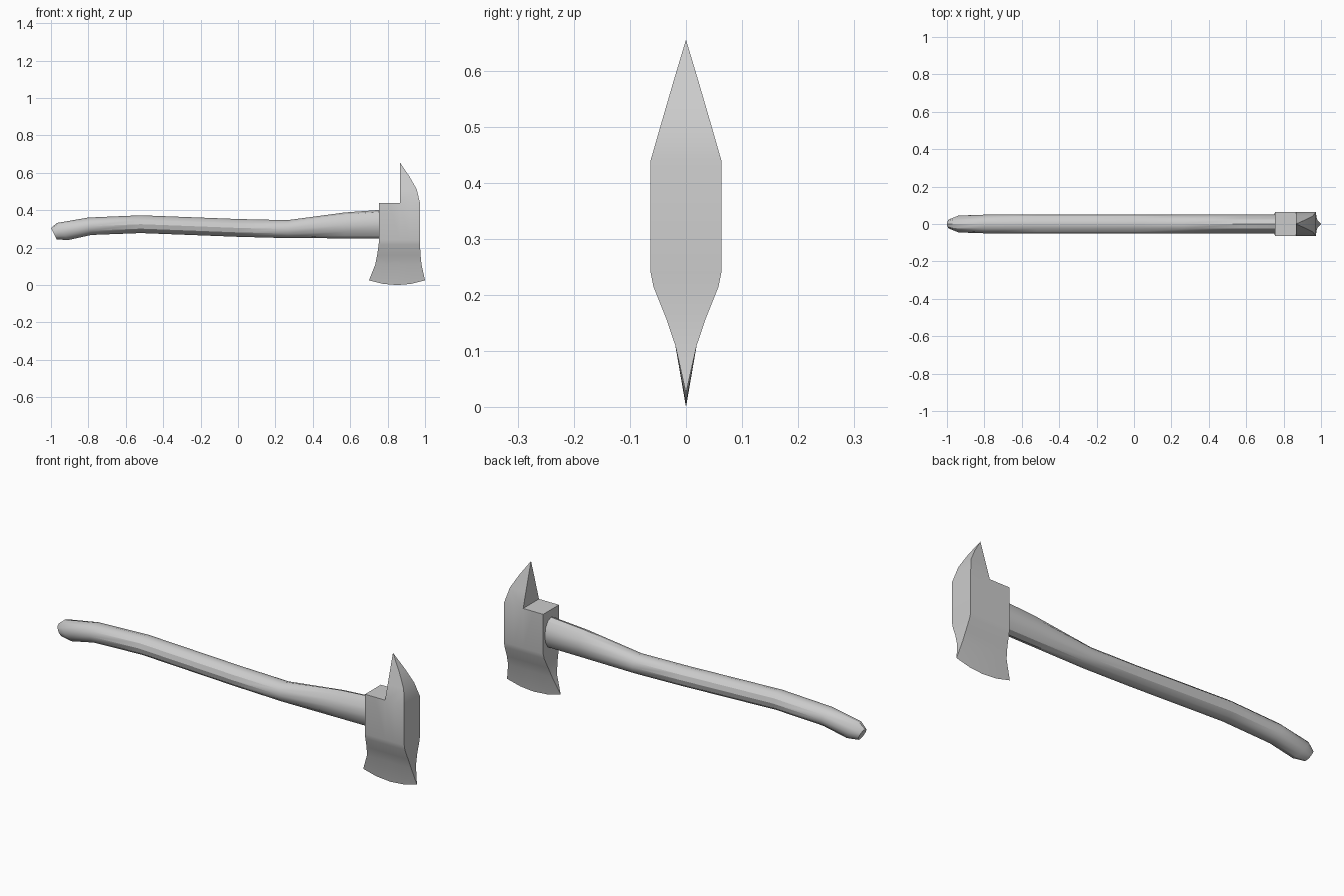
import bpy, bmesh, math
from mathutils import Vector

cube = bpy.data.objects.get("Cube")
if cube:
    bpy.data.objects.remove(cube, do_unlink=True)

grey = bpy.data.materials.new("plain_grey")
grey.use_nodes = True
colour = (0.6, 0.6, 0.6, 1)
grey.diffuse_color = colour
grey.node_tree.nodes["Principled BSDF"].inputs["Base Color"].default_value = colour


def finish(bm, name):
    """Weld, orient and shade a mesh, then add it to the scene."""
    bmesh.ops.remove_doubles(bm, verts=bm.verts, dist=0.0005)
    bmesh.ops.recalc_face_normals(bm, faces=bm.faces)
    mesh = bpy.data.meshes.new(name)
    bm.to_mesh(mesh)
    bm.free()
    mesh.materials.append(grey)
    obj = bpy.data.objects.new(name, mesh)
    bpy.context.collection.objects.link(obj)
    bpy.ops.object.select_all(action="DESELECT")
    obj.select_set(True)
    bpy.context.view_layer.objects.active = obj
    bpy.ops.object.shade_smooth_by_angle(angle=math.radians(30))
    return obj


def add_face(bm, verts):
    unique = list(dict.fromkeys(verts))
    if len(unique) > 2:
        bm.faces.new(unique)


# Handle: elliptical rings between top and bottom points (x, z), with half width
rings = [
    ((-1.0, .305), (-.97, .245), .026),
    ((-.968, .332), (-.91, .24), .045),
    ((-.80, .361), (-.785, .268), .05),
    ((-.52, .373), (-.52, .278), .05),
    ((0, .353), (0, .258), .05),
    ((.265, .347), (.265, .251), .05),
    ((.57, .388), (.57, .25), .05),
    ((.80, .405), (.80, .25), .05),
]
SIDES = 12
bm = bmesh.new()
loops = []
for (tx, tz), (bx, bz), width in rings:
    top, bottom = Vector((tx, 0, tz)), Vector((bx, 0, bz))
    mid, up = (top + bottom) / 2, (top - bottom) / 2
    loops.append([bm.verts.new(mid + up * math.cos(a) + Vector((0, width * math.sin(a), 0)))
                  for a in (math.tau * i / SIDES for i in range(SIDES))])
for a, b in zip(loops, loops[1:]):
    for i in range(SIDES):
        j = (i + 1) % SIDES
        bm.faces.new((a[i], a[j], b[j], b[i]))
bm.faces.new(loops[0])
bm.faces.new(loops[-1])
finish(bm, "handle")

# Axe head: rows of (z, left x, right x, half thickness), from spike tip to blade
SPIKE_X, SHOULDER = .866, .44
spike = [(.655, SPIKE_X, 0), (.58, .917, .0225), (.513, .955, .042)]
body = [(SHOULDER, .754, .973, .063), (.24, .754, .973, .063), (.215, .752, .973, .058),
        (.16, .744, .976, .036), (.11, .734, .981, .019)]
COLUMNS = 4
bm = bmesh.new()


def pair(x, z, y):
    """Front and back vertices, shared where the thickness is zero."""
    front = bm.verts.new((x, -y, z))
    return (front, bm.verts.new((x, y, z)) if y else front)


def spread(left, right):
    """Column positions, with the second column in line with the spike."""
    return [left + (right - left) * t for t in (0, .25, .51, .75, 1)]


grid = [[pair(x, z, y) for x in spread(l, r)] for z, l, r, y in body]
# Curved cutting edge
grid.append([pair(x, .025 * ((x - .85) / .15) ** 2, 0) for x in spread(.70, 1.0)])
for a, b in zip(grid, grid[1:]):
    for side in (0, 1):
        for i in range(COLUMNS):
            add_face(bm, (a[i][side], a[i + 1][side], b[i + 1][side], b[i][side]))
    for i in (0, COLUMNS):
        add_face(bm, (a[i][0], a[i][1], b[i][1], b[i][0]))

# Shoulder on top of the eye
shoulder = grid[0]
for i in range(2):
    add_face(bm, (shoulder[i][0], shoulder[i + 1][0], shoulder[i + 1][1], shoulder[i][1]))

# Pick spike: straight inner side, curved outer side, tapering to a point
tip = bm.verts.new((SPIKE_X, 0, spike[0][0]))
outer = [(tip, tip)] + [pair(x, z, y) for z, x, y in spike[1:]] + [shoulder[COLUMNS]]
inner = [(tip, tip)] + [pair(SPIKE_X, z, y) for z, x, y in spike[1:]] + [shoulder[2]]
for k in range(len(outer) - 1):
    o, p, q, r = outer[k], outer[k + 1], inner[k], inner[k + 1]
    for side in (0, 1):
        base = [shoulder[3][side]] if k == len(outer) - 2 else []
        add_face(bm, [q[side], o[side], p[side]] + base + [r[side]])
    add_face(bm, (o[0], o[1], p[1], p[0]))
    add_face(bm, (q[0], q[1], r[1], r[0]))
finish(bm, "axe_head")
